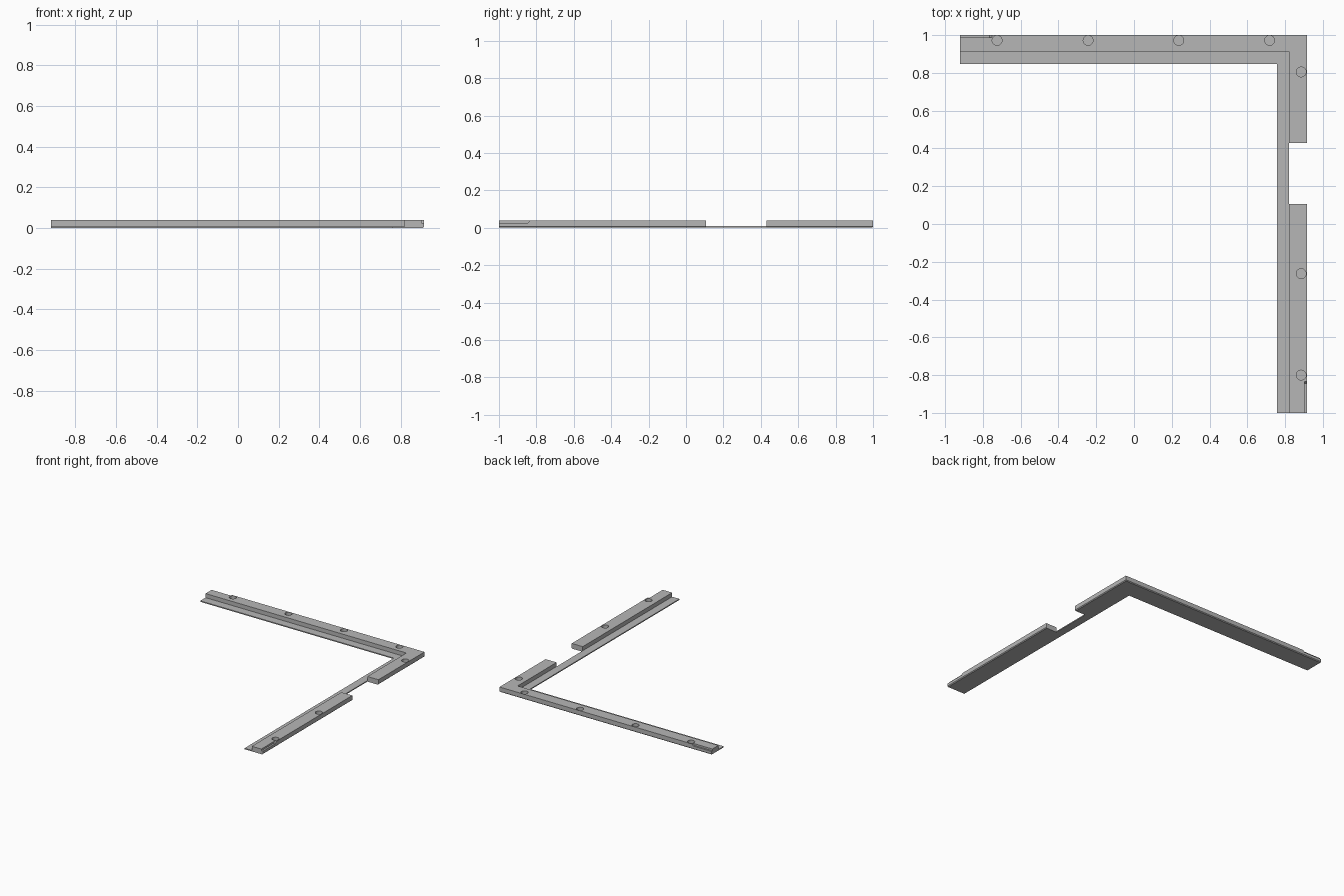
import bpy
import bmesh

cube = bpy.data.objects.get("Cube")
if cube:
    bpy.data.objects.remove(cube, do_unlink=True)

# One plain grey for the whole frame
grey = bpy.data.materials.new("plain grey")
grey.use_nodes = True
colour = (0.47, 0.47, 0.47, 1)
grey.diffuse_color = colour
grey.node_tree.nodes["Principled BSDF"].inputs["Base Color"].default_value = colour

# Shared dimensions
LEFT, RIGHT, FRONT, BACK = -0.92, 0.915, -1.0, 1.0
BAR_X, BAR_Y = 0.82, 0.912          # inner faces of the raised bars
LIP_X, LIP_Y = 0.757, 0.847         # inner edges of the thin lip
LIP_H, TOP, CHAMFER = 0.008, 0.04, 0.006
GAP_FRONT, GAP_BACK = 0.107, 0.43


def loft(name, layers):
    """Solid through matching outlines, each given as (z, points)."""
    bm = bmesh.new()
    rings = [[bm.verts.new((x, y, z)) for x, y in pts] for z, pts in layers]
    bm.faces.new(rings[0])
    bm.faces.new(rings[-1])
    for low, high in zip(rings, rings[1:]):
        for i in range(len(low)):
            j = (i + 1) % len(low)
            bm.faces.new((low[i], low[j], high[j], high[i]))
    bmesh.ops.recalc_face_normals(bm, faces=bm.faces)
    mesh = bpy.data.meshes.new(name)
    bm.to_mesh(mesh)
    bm.free()
    mesh.materials.append(grey)
    obj = bpy.data.objects.new(name, mesh)
    bpy.context.collection.objects.link(obj)
    return obj


def chamfered(name, outline):
    """Bar whose lower outer edges are chamfered."""
    return loft(name, [(0, outline(CHAMFER)), (CHAMFER, outline(0)), (TOP, outline(0))])


def cut(target, cutter):
    cutter.hide_render = True
    mod = target.modifiers.new("cut", "BOOLEAN")
    mod.operation = "DIFFERENCE"
    mod.solver = "EXACT"
    mod.object = cutter
    bpy.context.view_layer.objects.active = target
    bpy.ops.object.modifier_apply(modifier=mod.name)
    bpy.data.objects.remove(cutter, do_unlink=True)


def drill(target, x, y):
    """Blind round socket in the top of a bar."""
    bpy.ops.mesh.primitive_cylinder_add(vertices=32, radius=0.026, depth=0.06,
                                        location=(x, y, 0.04))
    cut(target, bpy.context.object)


# Thin inner lip
loft("inner_lip", [(z, [(LEFT, LIP_Y), (LIP_X, LIP_Y), (LIP_X, FRONT),
                        (BAR_X, FRONT), (BAR_X, BAR_Y), (LEFT, BAR_Y)])
                   for z in (0, LIP_H)])

# Raised corner bar and front side bar
corner_bar = chamfered("corner_bar", lambda c: [
    (LEFT, BAR_Y), (BAR_X, BAR_Y), (BAR_X, GAP_BACK),
    (RIGHT - c, GAP_BACK), (RIGHT - c, BACK - c), (LEFT, BACK - c)])
side_bar = chamfered("side_bar", lambda c: [
    (BAR_X, FRONT), (RIGHT - c, FRONT), (RIGHT - c, GAP_FRONT), (BAR_X, GAP_FRONT)])

# Shallow rebates with sloped ends on the outer edges
out = 0.1
cut(corner_bar, loft("back_rebate", [
    (z, [(LEFT - out, 0.987), (end, 0.987), (end, BACK + out), (LEFT - out, BACK + out)])
    for z, end in ((0.026, -0.765), (0.06, -0.735))]))
cut(side_bar, loft("side_rebate", [
    (z, [(0.902, FRONT - out), (RIGHT + out, FRONT - out), (RIGHT + out, end), (0.902, end)])
    for z, end in ((0.026, -0.845), (0.06, -0.815))]))

# Sockets
for x in (-0.725, -0.243, 0.237, 0.718):
    drill(corner_bar, x, 0.972)
drill(corner_bar, 0.885, 0.805)
for y in (-0.263, -0.8):
    drill(side_bar, 0.885, y)
